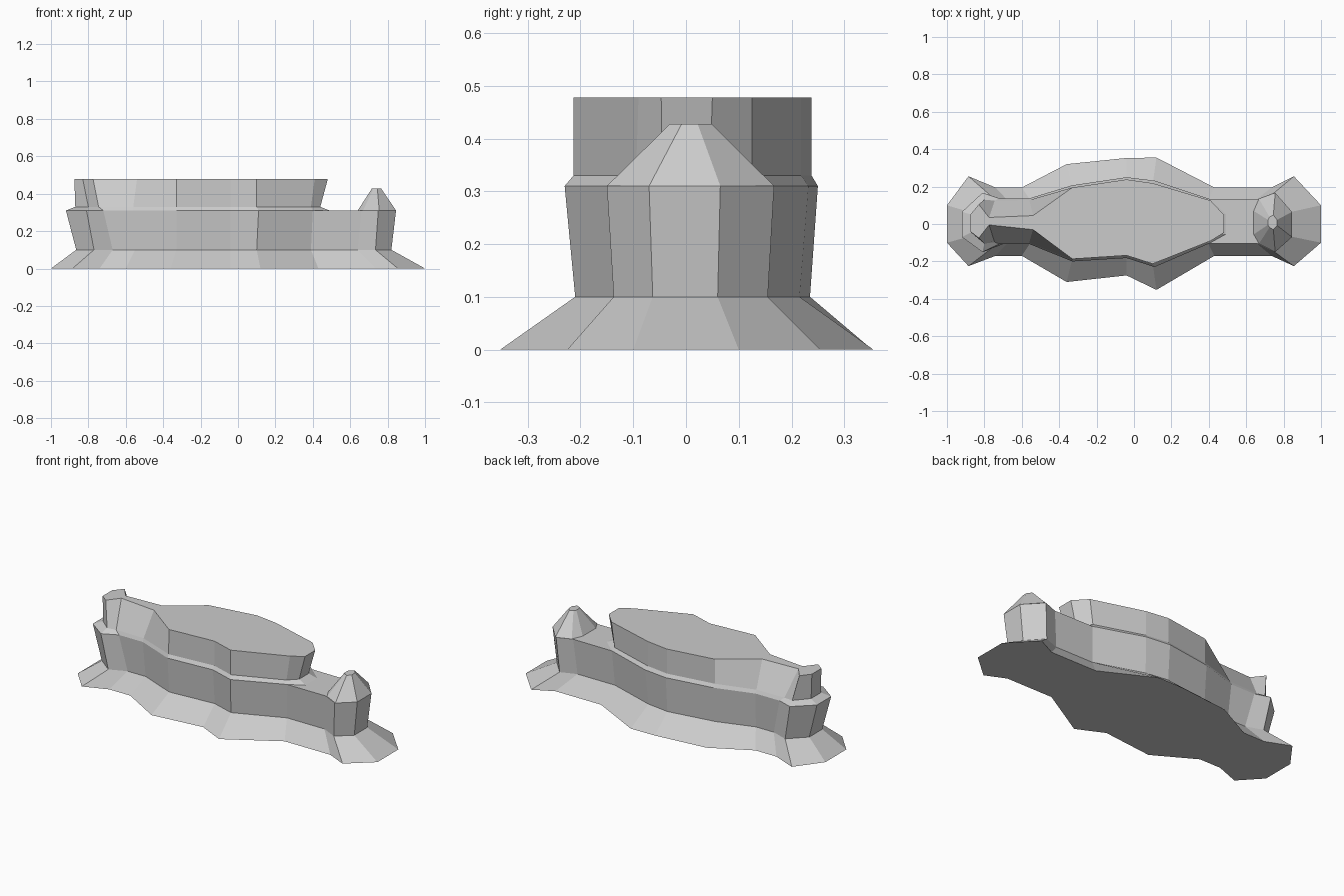
import bpy
import bmesh


def ring(stations, z):
    """Closed outline from (x, back y, front y) stations, left to right."""
    back = [(x, yb, z) for x, yb, yf in stations]
    front = [(x, yf, z) for x, yb, yf in reversed(stations)]
    return front + back


def loft(name, rings):
    """Skin a stack of matching outlines and cap both ends."""
    bm = bmesh.new()
    loops = [[bm.verts.new(p) for p in r] for r in rings]
    n = len(loops[0])
    for a, b in zip(loops, loops[1:]):
        for i in range(n):
            j = (i + 1) % n
            bm.faces.new((a[i], a[j], b[j], b[i]))
    caps = [bm.faces.new(loops[0]), bm.faces.new(loops[-1])]
    bmesh.ops.triangulate(bm, faces=caps)
    bmesh.ops.recalc_face_normals(bm, faces=bm.faces)
    mesh = bpy.data.meshes.new(name)
    bm.to_mesh(mesh)
    bm.free()
    obj = bpy.data.objects.new(name, mesh)
    bpy.context.collection.objects.link(obj)
    return obj


# Sloping foot and flared main walls
foot = [(-1.0, 0.10, -0.10), (-0.885, 0.255, -0.225), (-0.74, 0.195, -0.17),
        (-0.60, 0.195, -0.17), (-0.36, 0.32, -0.31), (-0.04, 0.353, -0.275),
        (0.12, 0.355, -0.352), (0.43, 0.195, -0.17), (0.735, 0.195, -0.17),
        (0.855, 0.255, -0.225), (1.0, 0.10, -0.10)]
wall_low = [(-0.865, 0.06, -0.063), (-0.77, 0.155, -0.137), (-0.67, 0.12, -0.095),
            (-0.55, 0.12, -0.095), (-0.33, 0.19, -0.185), (-0.04, 0.235, -0.165),
            (0.10, 0.215, -0.21), (0.39, 0.12, -0.09), (0.64, 0.12, -0.09),
            (0.735, 0.155, -0.137), (0.82, 0.06, -0.063)]
wall_top = [(-0.92, 0.065, -0.07), (-0.81, 0.167, -0.15), (-0.72, 0.137, -0.107),
            (-0.56, 0.137, -0.107), (-0.33, 0.207, -0.20), (-0.04, 0.25, -0.182),
            (0.11, 0.232, -0.23), (0.40, 0.135, -0.105), (0.66, 0.133, -0.105),
            (0.75, 0.167, -0.15), (0.845, 0.065, -0.07)]
loft("main_walls", [ring(foot, 0), ring(wall_low, 0.1), ring(wall_top, 0.31)])

# Raised upper block: sloped ledge, then walls pinching into a thin neck on the left
ledge = wall_top[:8] + [(0.49, 0.055, -0.055)]
upper_low = [(-0.87, 0.05, -0.045), (-0.80, 0.13, -0.105), (-0.745, 0.125, -0.097),
             (-0.56, 0.128, -0.10), (-0.33, 0.195, -0.19), (-0.04, 0.238, -0.168),
             (0.10, 0.218, -0.213), (0.39, 0.125, -0.095), (0.44, 0.045, -0.045)]
upper_top = [(-0.875, 0.05, -0.04), (-0.83, 0.105, -0.075), (-0.775, 0.035, -0.005),
             (-0.54, 0.045, -0.03), (-0.33, 0.195, -0.187), (-0.04, 0.238, -0.168),
             (0.10, 0.218, -0.213), (0.41, 0.125, -0.09), (0.48, 0.05, -0.047)]
loft("upper_block", [ring(ledge, 0.31), ring(upper_low, 0.33), ring(upper_top, 0.478)])

# Eight-sided pointed roof over the right end
eave = [(0.64, 0.07, -0.055), (0.668, 0.135, -0.105),
        (0.755, 0.167, -0.15), (0.845, 0.065, -0.07)]
cap = [(0.716, 0.022, -0.005), (0.725, 0.037, -0.018),
       (0.745, 0.048, -0.03), (0.765, 0.022, -0.008)]
loft("turret_roof", [ring(eave, 0.31), ring(cap, 0.428)])
